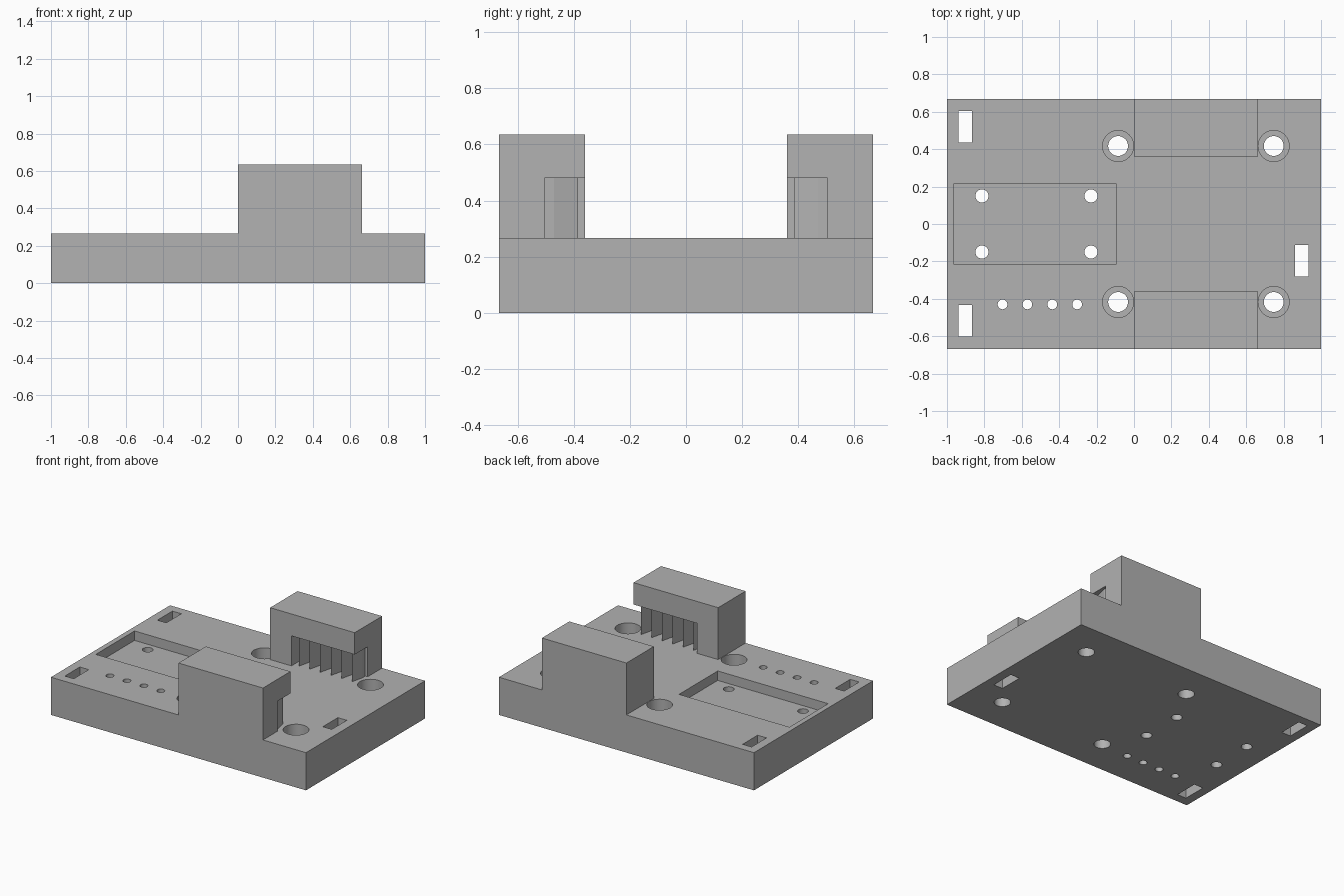
import bpy, bmesh

cube = bpy.data.objects.get("Cube")
if cube:
    bpy.data.objects.remove(cube)

HALF_Y = 0.667
DECK = 0.267        # top of the base plate
TOP = 0.635         # top of the clamp blocks
BLOCK_END = 0.663
INNER = 0.36        # inner face of the clamp blocks
NOTCH_X, NOTCH_Y, NOTCH_TOP = 0.167, 0.505, 0.48

grey = bpy.data.materials.new("plain grey")
grey.use_nodes = True
grey.diffuse_color = (0.445, 0.445, 0.445, 1)
grey.node_tree.nodes["Principled BSDF"].inputs["Base Color"].default_value = grey.diffuse_color


def finish(name, bm):
    bmesh.ops.recalc_face_normals(bm, faces=bm.faces)
    mesh = bpy.data.meshes.new(name)
    bm.to_mesh(mesh)
    bm.free()
    mesh.materials.append(grey)
    obj = bpy.data.objects.new(name, mesh)
    bpy.context.collection.objects.link(obj)
    return obj


def prism(name, points, offset):
    """Extrude a closed outline along an offset vector."""
    bm = bmesh.new()
    face = bm.faces.new([bm.verts.new(p) for p in points])
    out = bmesh.ops.extrude_face_region(bm, geom=[face])
    verts = [g for g in out["geom"] if isinstance(g, bmesh.types.BMVert)]
    bmesh.ops.translate(bm, verts=verts, vec=offset)
    return finish(name, bm)


def box(name, x0, x1, y0, y1, z0, z1):
    return prism(name, [(x0, y0, z0), (x1, y0, z0), (x1, y1, z0), (x0, y1, z0)], (0, 0, z1 - z0))


def cylinder(name, x, y, radius, z0, z1):
    bm = bmesh.new()
    bmesh.ops.create_cone(bm, cap_ends=True, segments=40, radius1=radius, radius2=radius, depth=z1 - z0)
    bmesh.ops.translate(bm, verts=bm.verts, vec=(x, y, (z0 + z1) / 2))
    return finish(name, bm)


def cut(target, cutter):
    """Subtract the cutter, keep the result and drop the cutter."""
    mod = target.modifiers.new("cut", "BOOLEAN")
    mod.operation, mod.solver, mod.object = "DIFFERENCE", "EXACT", cutter
    graph = bpy.context.evaluated_depsgraph_get()
    mesh = bpy.data.meshes.new_from_object(target.evaluated_get(graph))
    target.modifiers.clear()
    target.data = mesh
    bpy.data.objects.remove(cutter)


# Stepped body, with the channel between the two clamp blocks removed
outline = [(-1, 0), (1, 0), (1, DECK), (BLOCK_END, DECK), (BLOCK_END, TOP), (0, TOP), (0, DECK), (-1, DECK)]
body = prism("mount_body", [(x, -HALF_Y, z) for x, z in outline], (0, 2 * HALF_Y, 0))
cut(body, box("channel", -0.05, BLOCK_END + 0.05, -INNER, INNER, DECK, 1))

# Notches, open towards the channel and the +x end
for s in (-1, 1):
    ys = sorted((s * (INNER - 0.05), s * NOTCH_Y))
    cut(body, box("notch", NOTCH_X, BLOCK_END + 0.05, *ys, DECK, NOTCH_TOP))

# Shallow rectangular pocket
cut(body, box("pocket", -0.963, -0.097, -0.217, 0.217, DECK - 0.067, DECK + 0.05))

# Counterbored corner holes and pocket screw holes
for s in (-1, 1):
    for x in (-0.085, 0.747):
        cut(body, cylinder("counterbore", x, s * 0.417, 0.083, 0.1, DECK + 0.05))
        cut(body, cylinder("bolt_hole", x, s * 0.417, 0.053, -0.1, DECK))
    for x in (-0.813, -0.23):
        cut(body, cylinder("screw_hole", x, s * 0.15, 0.035, -0.1, DECK + 0.05))

# Row of small holes
for i in range(4):
    cut(body, cylinder("wire_hole", -0.703 + i * 0.133, -0.43, 0.026, -0.1, DECK + 0.05))

# Slots through the plate
for x, y in ((-0.902, 0.52), (-0.902, -0.517), (0.897, -0.197)):
    cut(body, box("slot", x - 0.035, x + 0.035, y - 0.084, y + 0.084, -0.1, DECK + 0.05))

# Pointed grip teeth inside both notches
for side, s in (("back", 1), ("front", -1)):
    for i in range(6):
        x, w = 0.209 + i * 0.083, 0.02
        plan = [(x - w, NOTCH_Y), (x - w, 0.47), (x, 0.385), (x + w, 0.47), (x + w, NOTCH_Y)]
        prism(f"{side}_tooth_{i + 1}", [(px, s * py, DECK) for px, py in plan], (0, 0, NOTCH_TOP - DECK))

# Smooth the hole walls only
bpy.ops.object.select_all(action="DESELECT")
body.select_set(True)
bpy.context.view_layer.objects.active = body
bpy.ops.object.shade_smooth_by_angle()
